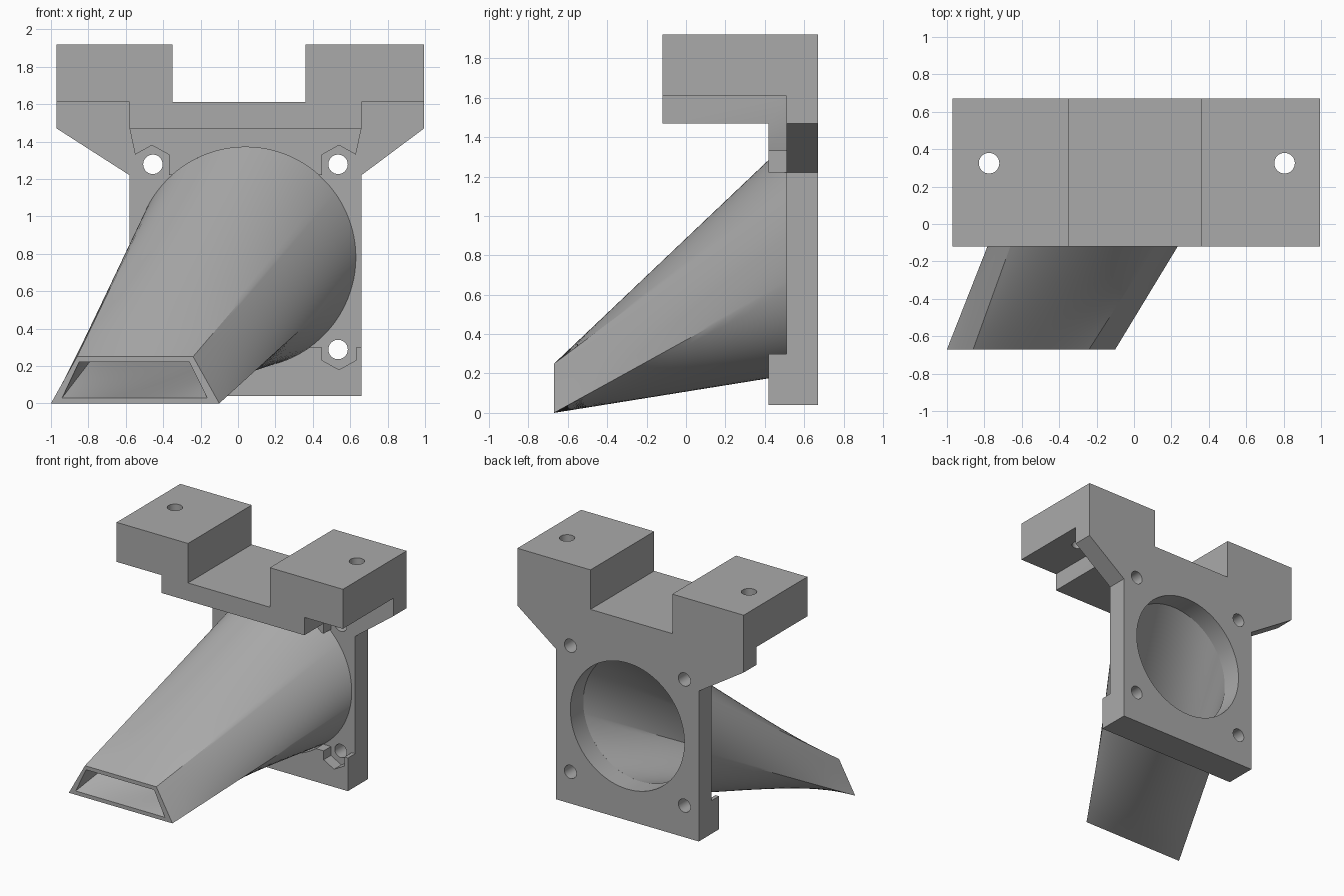
import bpy, bmesh, math
from mathutils import Vector

cube = bpy.data.objects.get("Cube")
if cube:
    bpy.data.objects.remove(cube, do_unlink=True)

grey = bpy.data.materials.new("plain grey")
grey.use_nodes = True
colour = (0.4, 0.4, 0.4, 1)
grey.diffuse_color = colour
grey.node_tree.nodes["Principled BSDF"].inputs["Base Color"].default_value = colour

CX, CZ = 0.04, 0.78            # fan centre
FRONT, STEP, FACE, BACK = -0.12, 0.42, 0.51, 0.67
MOUTH = -0.67
OUTER, BORE, PITCH = 0.59, 0.495, 0.495


def finish(name, bm):
    bmesh.ops.recalc_face_normals(bm, faces=bm.faces)
    mesh = bpy.data.meshes.new(name)
    bm.to_mesh(mesh)
    bm.free()
    mesh.materials.append(grey)
    ob = bpy.data.objects.new(name, mesh)
    bpy.context.collection.objects.link(ob)
    return ob


def prism(name, outline, y0, y1):
    """Extrude an x-z outline along y."""
    bm = bmesh.new()
    face = bm.faces.new([bm.verts.new((x, y0, z)) for x, z in outline])
    new = bmesh.ops.extrude_face_region(bm, geom=[face])["geom"]
    verts = [v for v in new if isinstance(v, bmesh.types.BMVert)]
    bmesh.ops.translate(bm, verts=verts, vec=(0, y1 - y0, 0))
    return finish(name, bm)


def box(name, x0, x1, y0, y1, z0, z1):
    return prism(name, [(x0, z0), (x1, z0), (x1, z1), (x0, z1)], y0, y1)


def rod(name, x, y, z, r, upright=False, sides=32):
    ring = [(r * math.cos(math.tau * i / sides), r * math.sin(math.tau * i / sides))
            for i in range(sides)]
    ob = prism(name, ring, -1, 1)
    if upright:
        ob.rotation_euler.x = math.pi / 2
    ob.location = (x, y, z)
    ob.hide_render = True
    return ob


def combine(target, other, operation):
    bpy.context.view_layer.update()
    mod = target.modifiers.new("combine", 'BOOLEAN')
    mod.operation, mod.solver, mod.object = operation, 'EXACT', other
    bpy.ops.object.select_all(action='DESELECT')
    bpy.context.view_layer.objects.active = target
    target.select_set(True)
    bpy.ops.object.modifier_apply(modifier=mod.name)
    bpy.data.objects.remove(other, do_unlink=True)


def smooth(ob, angle):
    bpy.ops.object.select_all(action='DESELECT')
    bpy.context.view_layer.objects.active = ob
    ob.select_set(True)
    bpy.ops.object.shade_smooth_by_angle(angle=math.radians(angle))


def mirrored(half):
    """Complete a right-hand outline by reflecting it about the fan centre."""
    return half + [(2 * CX - x, z) for x, z in reversed(half)]


# Back plate with flared shoulders and a notch between the ears
bracket = prism("mounting_bracket", [
    (-0.58, 0.04), (0.66, 0.04), (0.66, 1.22), (0.995, 1.47), (0.995, 1.92),
    (0.36, 1.92), (0.36, 1.61), (-0.35, 1.61), (-0.35, 1.92),
    (-0.97, 1.92), (-0.97, 1.47), (-0.58, 1.22)], FACE, BACK)

# Overhanging crossbar and two ears
parts = [box("crossbar", -0.58, 0.66, FRONT, FACE, 1.47, 1.61),
         box("right_ear", -0.97, -0.35, FRONT, FACE, 1.61, 1.92),
         box("left_ear", 0.36, 0.995, FRONT, FACE, 1.61, 1.92)]

# Raised strips with nut pockets, cleared around the duct
upper = mirrored([(0.45, 1.22), (0.45, 1.33), (0.54, 1.38), (0.63, 1.33), (0.66, 1.47)])
lower = mirrored([(0.66, 0.04), (0.66, 0.30), (0.63, 0.30), (0.63, 0.23),
                  (0.54, 0.18), (0.45, 0.23), (0.45, 0.30)])
for name, outline in (("upper_strip", upper), ("lower_strip", lower)):
    strip = prism(name, outline, STEP, FACE)
    combine(strip, rod("clearance", CX, 0.5, CZ, OUTER, sides=96), 'DIFFERENCE')
    parts.append(strip)
for part in parts:
    combine(bracket, part, 'UNION')

# Fan bore, four screw holes and the ear holes
cutters = [rod("bore", CX, 0.5, CZ, BORE, sides=96)]
for sx in (-1, 1):
    for sz in (-1, 1):
        cutters.append(rod("screw_hole", CX + sx * PITCH, 0.5, CZ + 0.003 + sz * PITCH, 0.052))
for x in (-0.775, 0.805):
    cutters.append(rod("ear_hole", x, 0.325, 1.8, 0.055, upright=True))
for cutter in cutters:
    combine(bracket, cutter, 'DIFFERENCE')
smooth(bracket, 25)


def duct_rings(bm, corners, radius, rows=12, per_side=32):
    """Rings blending a four-sided mouth into a circle, matched by arc length."""
    pts = [Vector(c) for c in corners]
    edges = [(pts[i], pts[(i + 1) % 4]) for i in range(4)]
    total = sum((b - a).length for a, b in edges)
    start = -math.pi / 2 - math.pi * (edges[0][1] - edges[0][0]).length / total
    pairs, run = [], 0
    for a, b in edges:
        for i in range(per_side):
            p = a.lerp(b, i / per_side)
            t = start + math.tau * (run + (p - a).length) / total
            pairs.append((p, Vector((CX + radius * math.cos(t), CZ + radius * math.sin(t)))))
        run += (b - a).length
    rings = []
    for r in range(rows + 1):
        f = r / rows
        y = MOUTH + (FACE - MOUTH) * f
        flat = [p.lerp(q, f) for p, q in pairs]
        rings.append([bm.verts.new((v.x, y, v.y)) for v in flat])
    return rings


def bridge(bm, a, b):
    n = len(a)
    for i in range(n):
        j = (i + 1) % n
        bm.faces.new((a[i], a[j], b[j], b[i]))


# Hollow air duct from the fan to the slanted-sided mouth
bm = bmesh.new()
skin = duct_rings(bm, [(-1, 0), (-0.1, 0), (-0.24, 0.25), (-0.86, 0.25)], OUTER)
lining = duct_rings(bm, [(-0.94, 0.03), (-0.165, 0.03), (-0.26, 0.22), (-0.85, 0.22)], BORE)
for rings in (skin, lining):
    for a, b in zip(rings, rings[1:]):
        bridge(bm, a, b)
bridge(bm, skin[0], lining[0])
bridge(bm, skin[-1], lining[-1])
smooth(finish("air_duct", bm), 25)
